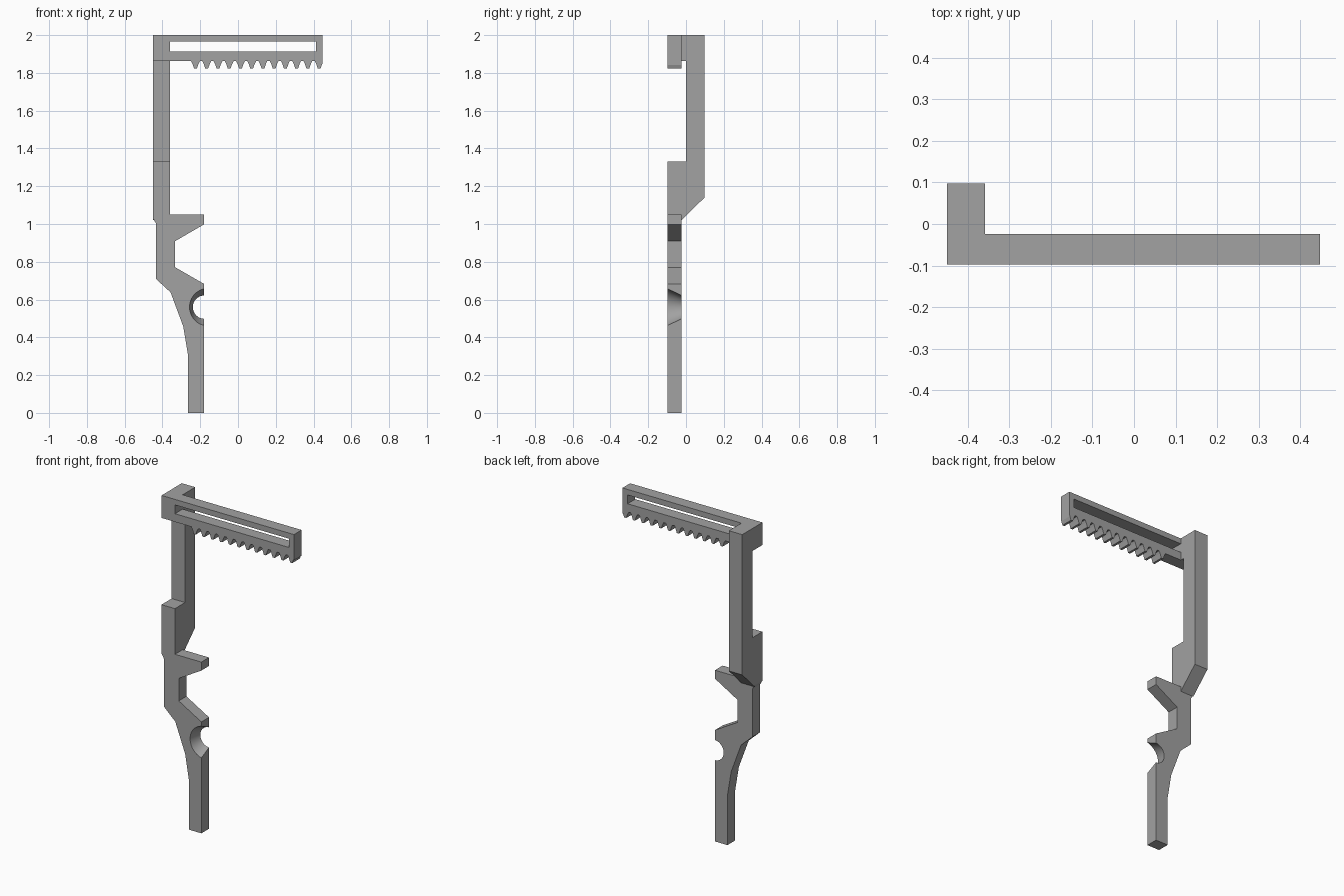
import bpy, bmesh, math

cube = bpy.data.objects.get("Cube")
if cube:
    bpy.data.objects.remove(cube, do_unlink=True)

FRONT, MID, BACK = -0.098, -0.024, 0.098
LEFT, INNER, RIGHT = -0.45, -0.359, 0.448

grey = bpy.data.materials.new("mid_grey")
grey.use_nodes = True
colour = (0.36, 0.36, 0.36, 1)
grey.diffuse_color = colour
grey.node_tree.nodes["Principled BSDF"].inputs["Base Color"].default_value = colour


def loft(name, start, end):
    """Closed solid between two matching outlines of 3D points."""
    bm = bmesh.new()
    a = [bm.verts.new(p) for p in start]
    b = [bm.verts.new(p) for p in end]
    bm.faces.new(a)
    bm.faces.new(b[::-1])
    for i in range(len(a)):
        j = (i + 1) % len(a)
        bm.faces.new((a[j], a[i], b[i], b[j]))
    bmesh.ops.recalc_face_normals(bm, faces=bm.faces)
    mesh = bpy.data.meshes.new(name)
    bm.to_mesh(mesh)
    bm.free()
    mesh.materials.append(grey)
    obj = bpy.data.objects.new(name, mesh)
    bpy.context.collection.objects.link(obj)
    return obj


def front_prism(name, outline, y0, y1):
    return loft(name, [(x, y0, z) for x, z in outline], [(x, y1, z) for x, z in outline])


def cut(obj, cutter):
    mod = obj.modifiers.new("cut", "BOOLEAN")
    mod.operation = "DIFFERENCE"
    mod.solver = "EXACT"
    mod.object = cutter
    bpy.context.view_layer.objects.active = obj
    bpy.ops.object.modifier_apply(modifier=mod.name)
    bpy.data.objects.remove(cutter, do_unlink=True)


def ring(cx, radius, y, steps=64):
    angles = [2 * math.pi * i / steps for i in range(steps)]
    return [(cx + radius * math.cos(t), y, 0.56 + radius * math.sin(t)) for t in angles]


# Lower plate: stem, notch, hook and foot of the column
edge = -0.18
lower_plate = front_prism("lower_plate", [
    (-0.264, 0), (edge, 0), (edge, 0.683), (-0.333, 0.771), (-0.333, 0.909),
    (edge, 0.998), (edge, 1.05), (INNER, 1.05), (INNER, 1.33), (LEFT, 1.33),
    (LEFT, 1.03), (-0.434, 1.003), (-0.434, 0.709), (-0.357, 0.638),
    (-0.29, 0.458), (-0.264, 0.302)], FRONT, MID)

# Flared round recess in the stem edge
cut(lower_plate, loft("recess_cutter", ring(-0.157, 0.0996, FRONT), ring(-0.177, 0.062, MID)))
for poly in lower_plate.data.polygons:
    poly.use_smooth = False
bpy.ops.object.select_all(action="DESELECT")
lower_plate.select_set(True)
bpy.context.view_layer.objects.active = lower_plate
bpy.ops.object.shade_smooth_by_angle(angle=math.radians(12))

# Offset column behind the plate, bevelled at the bottom
side = [(MID, 1.02), (BACK, 1.14), (BACK, 2), (MID, 2), (MID, 1.862),
        (0, 1.862), (0, 1.33), (MID, 1.33)]
loft("column", [(LEFT, y, z) for y, z in side], [(INNER, y, z) for y, z in side])

# Toothed top bar: teeth are part of its outline
base, tip = 1.862, 1.822
bar = [(LEFT, 2), (LEFT, base)]
for i in range(12):
    c = -0.225 + i * 0.0595
    tooth = [(-0.023, base), (-0.016, 1.848), (-0.007, tip),
             (0.007, tip), (0.016, 1.848), (0.023, base)]
    bar += [(min(c + dx, RIGHT), z) for dx, z in tooth if c + dx < RIGHT]
bar += [(RIGHT, 1.842), (RIGHT, 2)]
top_bar = front_prism("toothed_bar", bar, FRONT, MID)

# Long slot through the bar
slot = [(INNER, 1.912), (0.413, 1.912), (0.413, 1.966), (INNER, 1.966)]
cut(top_bar, front_prism("slot_cutter", slot, FRONT - 0.1, MID + 0.02))
